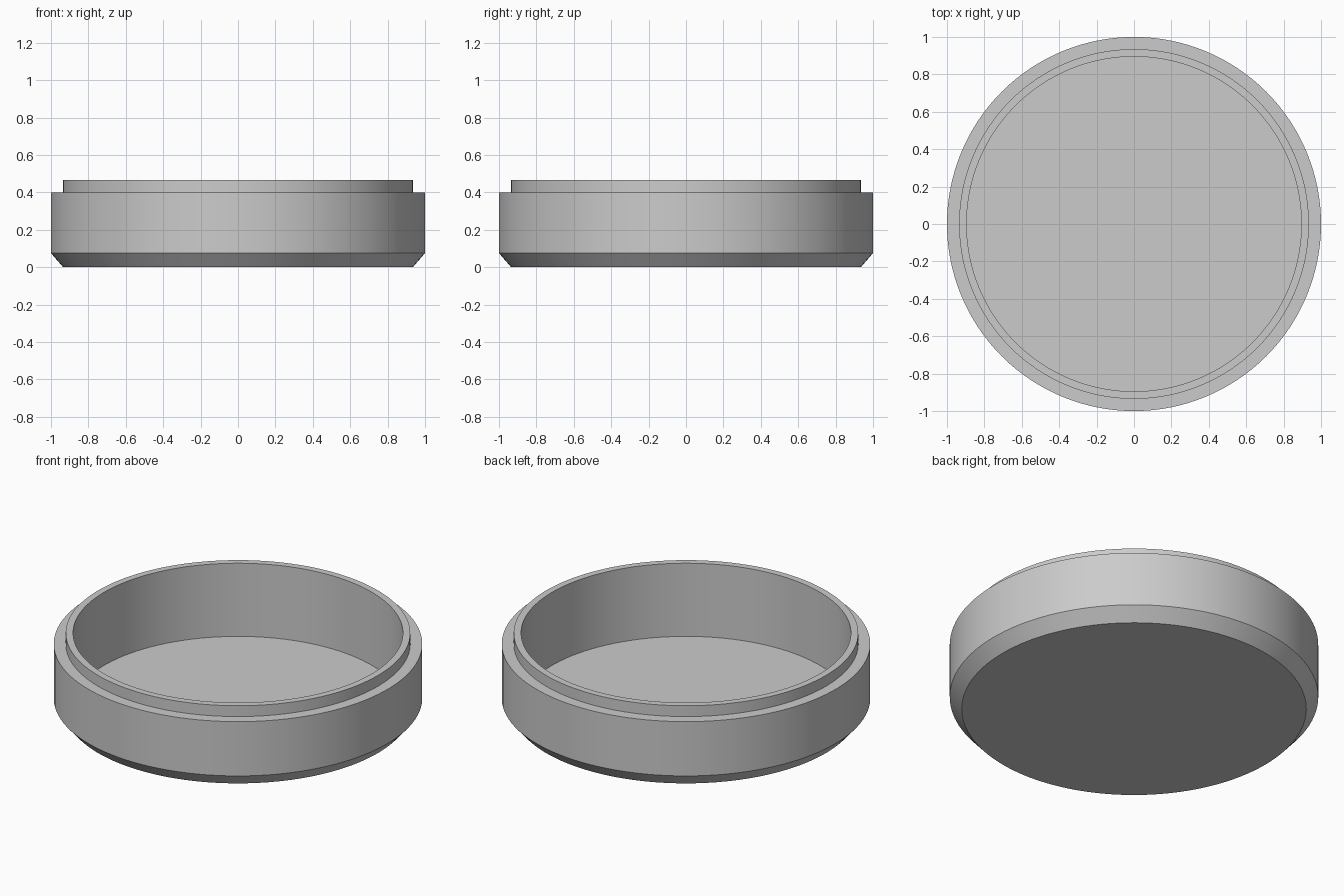
import bpy
import bmesh
import math

cube = bpy.data.objects.get("Cube")
if cube:
    bpy.data.objects.remove(cube, do_unlink=True)

SEGMENTS = 128

# Plain grey material
grey = bpy.data.materials.new("plain grey")
grey.use_nodes = True
colour = (0.6, 0.6, 0.6, 1)
grey.diffuse_color = colour
grey.node_tree.nodes["Principled BSDF"].inputs["Base Color"].default_value = colour

# Half section (radius, height): base, chamfer, wall, ledge, lip, cavity, floor
profile = [(0.935, 0), (1, 0.075), (1, 0.4), (0.935, 0.4),
           (0.935, 0.465), (0.895, 0.465), (0.895, 0.027)]


def lathe(name, section):
    """Revolve a section about z and close both ends with flat discs."""
    bm = bmesh.new()
    rings = []
    for radius, height in section:
        angles = [math.tau * i / SEGMENTS for i in range(SEGMENTS)]
        rings.append([bm.verts.new((radius * math.cos(a), radius * math.sin(a), height))
                      for a in angles])
    for low, high in zip(rings, rings[1:]):
        for i in range(SEGMENTS):
            j = (i + 1) % SEGMENTS
            bm.faces.new((low[i], low[j], high[j], high[i]))
    bm.faces.new(rings[0][::-1])
    bm.faces.new(rings[-1])
    bmesh.ops.recalc_face_normals(bm, faces=bm.faces)
    mesh = bpy.data.meshes.new(name)
    bm.to_mesh(mesh)
    bm.free()
    obj = bpy.data.objects.new(name, mesh)
    bpy.context.collection.objects.link(obj)
    return obj


# Round open tray with a stepped lip
tray = lathe("round_tray", profile)
tray.data.materials.append(grey)
bpy.ops.object.select_all(action="DESELECT")
tray.select_set(True)
bpy.context.view_layer.objects.active = tray
bpy.ops.object.shade_smooth_by_angle(angle=math.radians(30))
